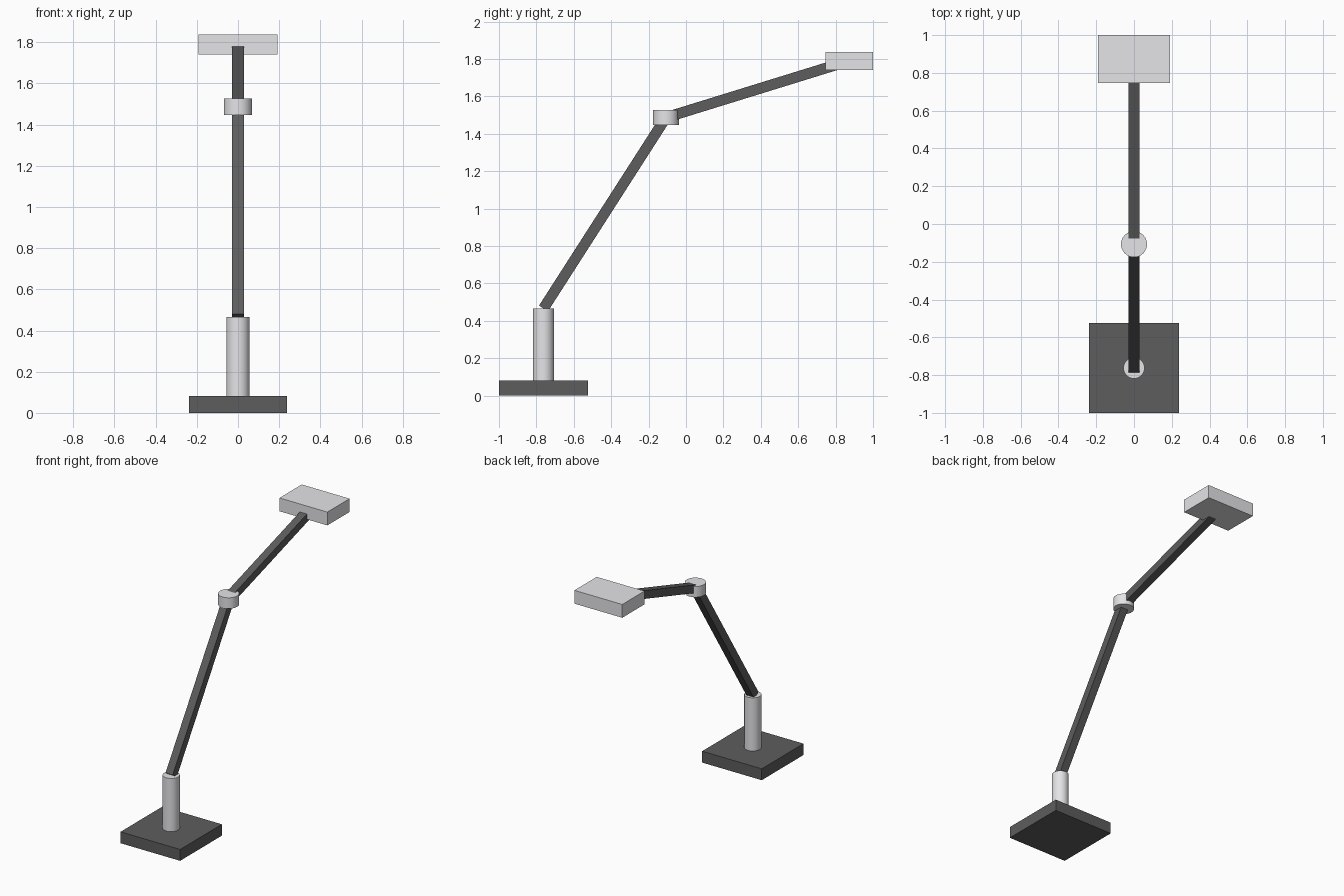
import bpy
from mathutils import Vector

if "Cube" in bpy.data.objects:
    bpy.data.objects.remove(bpy.data.objects["Cube"])


def material(name, rgb):
    m = bpy.data.materials.new(name)
    m.diffuse_color = (*rgb, 1)
    m.use_nodes = True
    m.node_tree.nodes["Principled BSDF"].inputs["Base Color"].default_value = m.diffuse_color
    return m


dark = material("dark_grey", (0.11, 0.11, 0.11))
light = material("light_grey", (0.78, 0.77, 0.8))


def finish(name, mat):
    ob = bpy.context.object
    ob.name = name
    ob.data.materials.append(mat)
    return ob


def box(name, center, size, mat):
    bpy.ops.mesh.primitive_cube_add(size=1, location=center)
    bpy.context.object.scale = size
    bpy.ops.object.transform_apply(location=False, rotation=False, scale=True)
    return finish(name, mat)


def cylinder(name, y, z0, z1, radius, mat):
    bpy.ops.mesh.primitive_cylinder_add(vertices=32, radius=radius, depth=z1 - z0,
                                        location=(0, y, (z0 + z1) / 2))
    bpy.ops.object.shade_smooth_by_angle()
    return finish(name, mat)


def bar(name, start, end, width, mat):
    # Square bar running between two points in the x = 0 plane
    a, b = Vector(start), Vector(end)
    ob = box(name, (a + b) / 2, (width, width, (b - a).length), mat)
    ob.rotation_euler = (b - a).to_track_quat('Z', 'Y').to_euler()
    return ob


POST_Y = -0.762
post_top = (0, POST_Y, 0.466)
elbow = (0, -0.107, 1.487)
head = (0, 0.873, 1.79)

# Base and post
box("base", (0, POST_Y, 0.041), (0.476, 0.476, 0.082), dark)
cylinder("post", POST_Y, 0.082, 0.466, 0.056, light)

# Arms and elbow joint
bar("lower_arm", post_top, elbow, 0.057, dark)
cylinder("elbow_joint", elbow[1], 1.448, 1.526, 0.069, light)
bar("upper_arm", elbow, head, 0.057, dark)

# Lamp head
box("lamp_head", head, (0.382, 0.254, 0.096), light)
